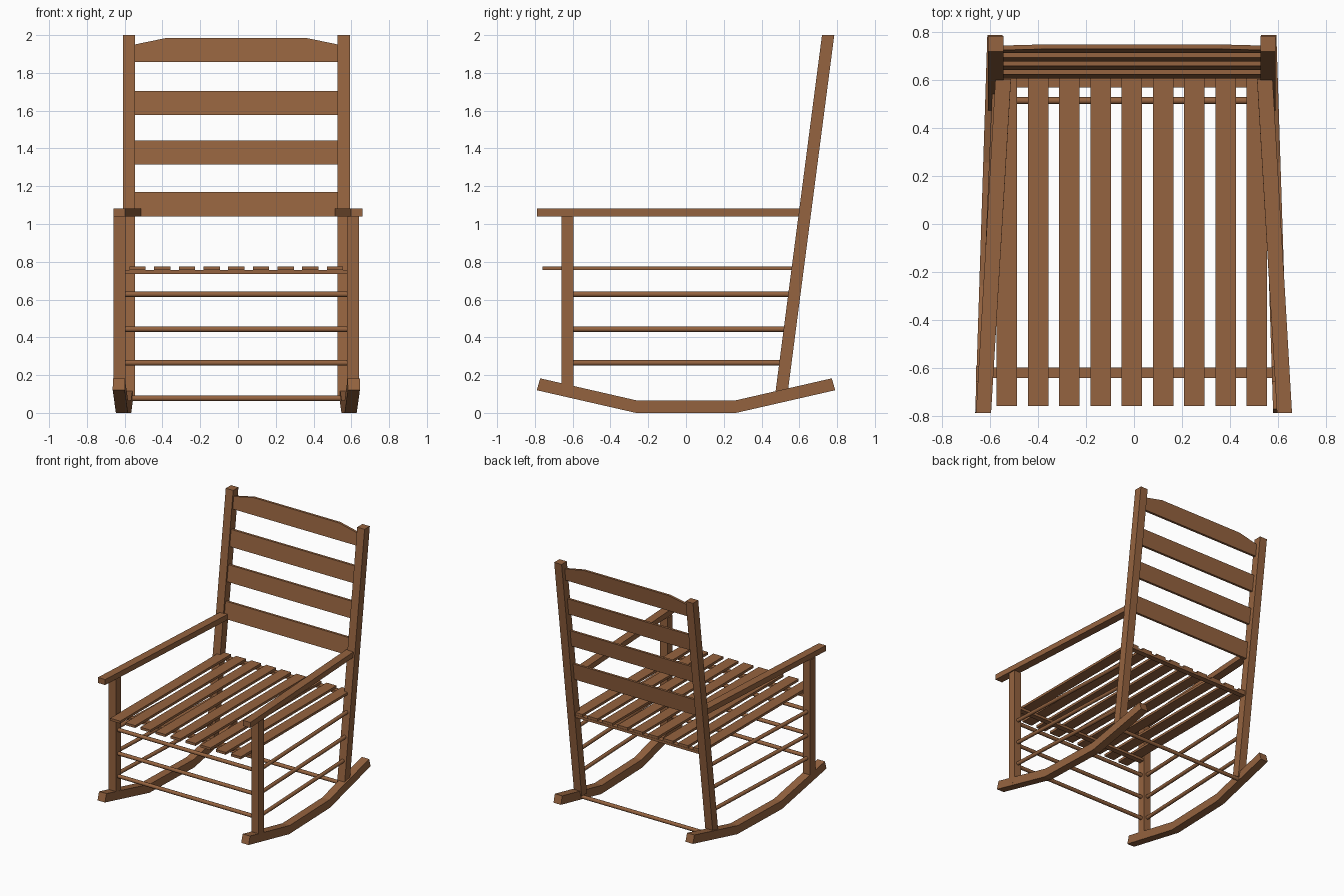
import bpy, bmesh
from mathutils import Vector

if "Cube" in bpy.data.objects:
    bpy.data.objects.remove(bpy.data.objects["Cube"])

wood = bpy.data.materials.new("wood")
wood.diffuse_color = (0.30, 0.125, 0.05, 1)
wood.use_nodes = True
wood.node_tree.nodes["Principled BSDF"].inputs["Base Color"].default_value = wood.diffuse_color
CX = -0.009  # centre line of the frame


def finish(name, bm):
    bmesh.ops.recalc_face_normals(bm, faces=bm.faces)
    me = bpy.data.meshes.new(name)
    bm.to_mesh(me)
    bm.free()
    me.materials.append(wood)
    ob = bpy.data.objects.new(name, me)
    bpy.context.collection.objects.link(ob)
    return ob


def loft(name, loop_a, loop_b):
    """Solid between two matching outlines."""
    bm = bmesh.new()
    a = [bm.verts.new(p) for p in loop_a]
    b = [bm.verts.new(p) for p in loop_b]
    n = len(a)
    bm.faces.new(a)
    bm.faces.new(b[::-1])
    for i in range(n):
        j = (i + 1) % n
        bm.faces.new((a[i], a[j], b[j], b[i]))
    return finish(name, bm)


def box(name, x0, x1, y0, y1, z0, z1):
    yz = [(y0, z0), (y1, z0), (y1, z1), (y0, z1)]
    return loft(name, [(x0, *p) for p in yz], [(x1, *p) for p in yz])


def rod(name, p, q, r=0.0145):
    p, q = Vector(p), Vector(q)
    bm = bmesh.new()
    bmesh.ops.create_cone(bm, cap_ends=True, segments=12, radius1=r, radius2=r,
                          depth=(q - p).length)
    for f in bm.faces:
        f.smooth = len(f.verts) == 4
    ob = finish(name, bm)
    ob.location = (p + q) / 2
    ob.rotation_euler = (q - p).to_track_quat('Z', 'Y').to_euler()


def post_y(z):
    """Front face of the leaning back post."""
    return 0.475 + 0.1303 * (z - 0.12)


W = 0.032            # half thickness of the posts
FX, BX = 0.618, 0.569  # front and back post offsets
RUNGS = (0.265, 0.443, 0.628)

for side, s in (("left", -1), ("right", 1)):
    # Front post
    fx = CX + s * FX
    box("front_post_" + side, fx - W, fx + W, -0.66, -0.595, 0.10, 1.04)

    # Leaning back post
    bx = CX + s * BX
    yz = [(post_y(0.09), 0.09), (post_y(0.09) + 0.065, 0.09),
          (post_y(2) + 0.065, 2), (post_y(2), 2)]
    loft("back_post_" + side, [(bx - W, *p) for p in yz], [(bx + W, *p) for p in yz])

    # Rocker: bent runner that narrows towards the back
    prof = [(-0.79, 0.12), (-0.265, 0), (0.265, 0), (0.79, 0.12),
            (0.772, 0.183), (0.257, 0.065), (-0.257, 0.065), (-0.772, 0.183)]
    bm = bmesh.new()
    rows = []
    for y, z in prof:
        x = CX + s * (0.597 - 0.032 * y)
        rows.append((bm.verts.new((x - W, y, z)), bm.verts.new((x + W, y, z))))
    for i in range(8):
        a, b = rows[i], rows[(i + 1) % 8]
        bm.faces.new((a[0], a[1], b[1], b[0]))
    for i in range(3):
        for k in (0, 1):
            bm.faces.new((rows[i][k], rows[i + 1][k], rows[6 - i][k], rows[7 - i][k]))
    finish("rocker_" + side, bm)

    # Armrest, angled in towards the back post
    ends = []
    for z in (1.04, 1.083):
        ye = post_y(z) + 0.005
        ends.append([(s * 0.597, -0.79, z), (s * 0.66, -0.79, z),
                     (s * 0.579, ye, z), (s * 0.514, ye, z)])
    loft("armrest_" + side, *ends)

    # Side rungs
    for z in RUNGS:
        rod("side_rung_" + side, (fx, -0.61, z), (bx, post_y(z) + 0.02, z))

# Front rungs and rear stretcher
for z in RUNGS:
    rod("front_rung", (CX - FX, -0.627, z), (CX + FX, -0.627, z))
rod("rear_stretcher", (CX - BX, 0.515, 0.077), (CX + BX, 0.515, 0.077))

# Seat rails and slats
box("front_seat_rail", CX - FX, CX + FX, -0.643, -0.60, 0.736, 0.756)
box("rear_seat_rail", CX - BX, CX + BX, 0.57, 0.612, 0.736, 0.756)
for i in range(9):
    x = CX + (i - 4) * 0.1306
    box("seat_slat", x - 0.043, x + 0.043, -0.76, 0.61, 0.756, 0.775)

# Back slats, tilted with the posts; the top one has sloped shoulders
for z0, z1 in ((1.04, 1.17), (1.577, 1.705), (1.315, 1.442), (1.857, 1.985)):
    hw = BX - 0.02
    out = [(-hw, z0), (hw, z0), (hw, z1), (-hw, z1)]
    name = "back_slat"
    if z0 > 1.8:
        out = [(-hw, z0), (hw, z0), (hw, 1.948), (0.37, z1), (-0.37, z1), (-hw, 1.948)]
        name = "top_back_slat"
    loft(name, [(CX + x, post_y(z) + 0.013, z) for x, z in out],
         [(CX + x, post_y(z) + 0.032, z) for x, z in out])
